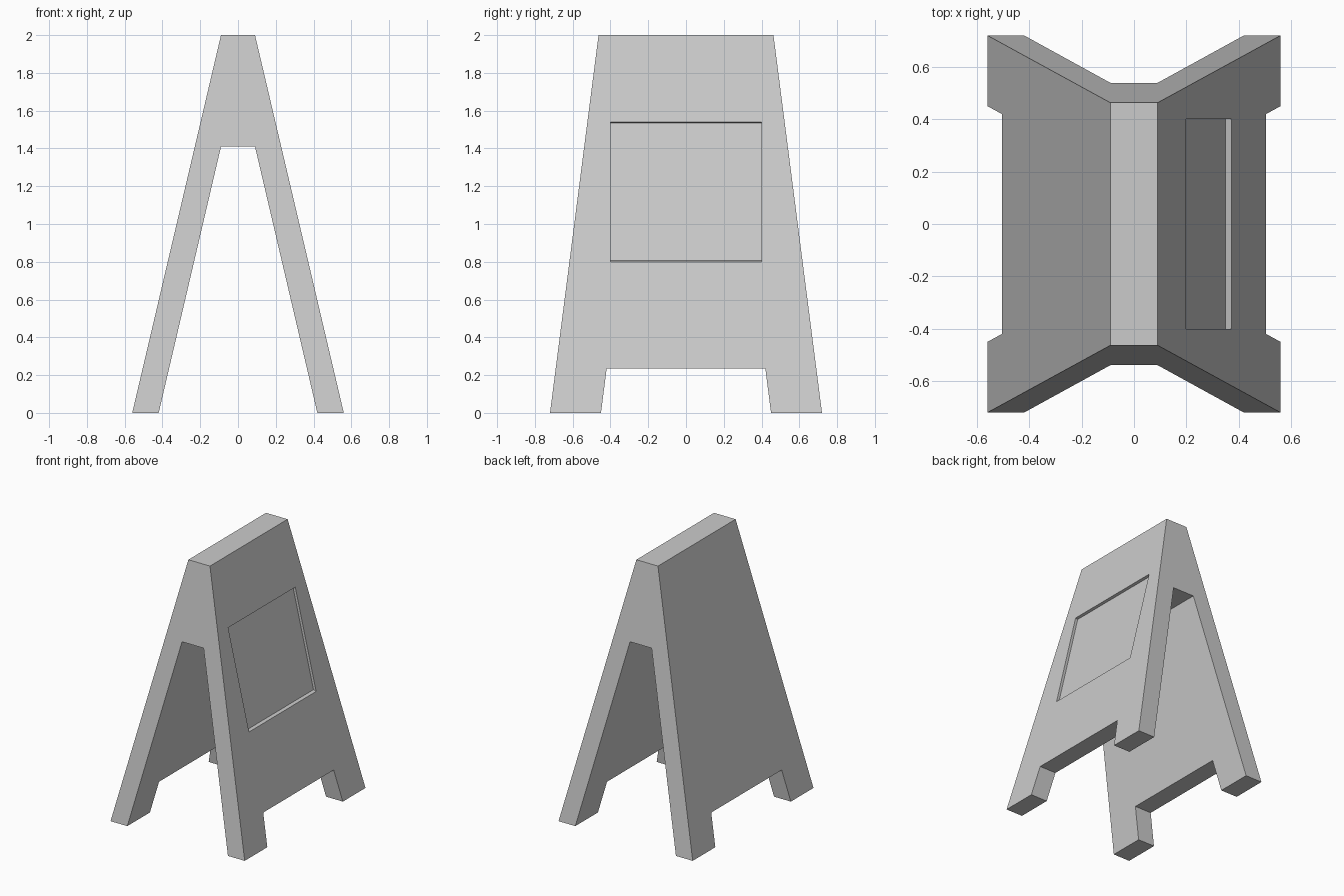
import bpy
import bmesh

cube = bpy.data.objects.get("Cube")
if cube:
    bpy.data.objects.remove(cube, do_unlink=True)

grey = bpy.data.materials.new("plain_grey")
grey.use_nodes = True
colour = (0.6, 0.6, 0.6, 1)
grey.diffuse_color = colour
grey.node_tree.nodes["Principled BSDF"].inputs["Base Color"].default_value = colour


def prism(name, profile, place):
    """Join two copies of a profile; place(a, b, side) gives each corner."""
    bm = bmesh.new()
    ends = [[bm.verts.new(place(a, b, side)) for a, b in profile] for side in (-1, 1)]
    for ring in ends:
        bm.faces.new(ring)
    count = len(profile)
    for i in range(count):
        j = (i + 1) % count
        bm.faces.new((ends[0][i], ends[0][j], ends[1][j], ends[1][i]))
    bmesh.ops.recalc_face_normals(bm, faces=bm.faces)
    mesh = bpy.data.meshes.new(name)
    bm.to_mesh(mesh)
    bm.free()
    mesh.materials.append(grey)
    obj = bpy.data.objects.new(name, mesh)
    bpy.context.collection.objects.link(obj)
    return obj


def cut(target, cutter):
    cutter.hide_render = True
    mod = target.modifiers.new("cut", "BOOLEAN")
    mod.operation = "DIFFERENCE"
    mod.solver = "EXACT"
    mod.object = cutter
    bpy.context.view_layer.objects.active = target
    bpy.ops.object.modifier_apply(modifier=mod.name)
    bpy.data.objects.remove(cutter, do_unlink=True)


def half_width(z):
    return 0.72 - 0.1285 * z


# Folding board: an A-shaped profile, narrowing towards the top
half = [(0.09, 2), (0.56, 0), (0.42, 0), (0.09, 1.41)]
a_shape = half + [(-x, z) for x, z in reversed(half)]
board = prism("a_frame_board", a_shape, lambda x, z, s: (x, s * half_width(z), z))

# Gap between the feet on both panels
gap = [(-0.463, -0.1), (0.463, -0.1), (0.42, 0.235), (-0.42, 0.235)]
cut(board, prism("foot_gap_cutter", gap, lambda y, z, s: (s, y, z)))

# Shallow sign recess in one sloping panel
recess = [(0.427, 0.78), (0.35, 0.808), (0.179, 1.535), (0.274, 1.56)]
cut(board, prism("sign_recess_cutter", recess, lambda x, z, s: (x, s * 0.4, z)))
